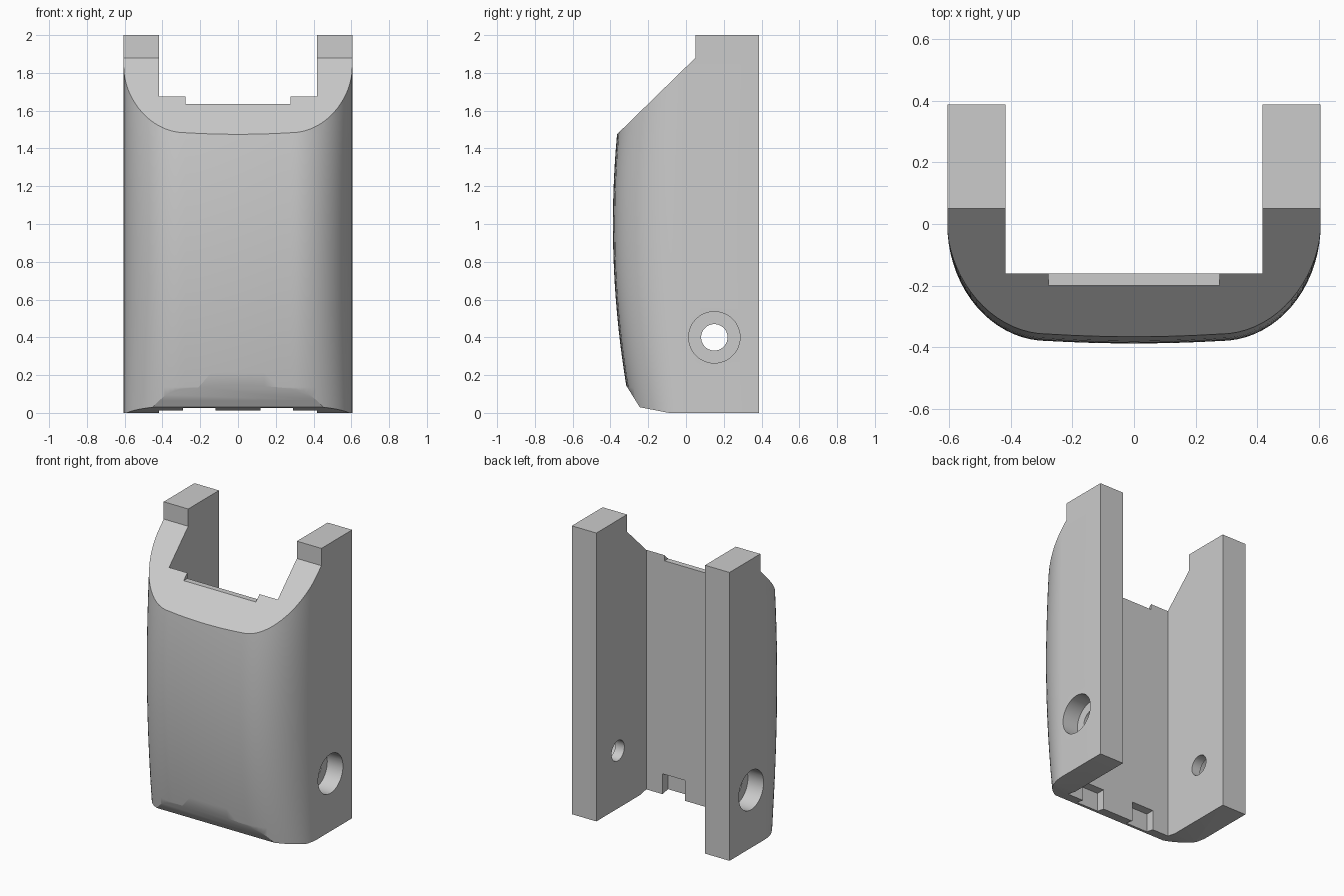
import bpy, bmesh, math
from mathutils import Matrix

old = bpy.data.objects.get("Cube")
if old:
    bpy.data.objects.remove(old, do_unlink=True)

grey = bpy.data.materials.new("plain grey")
grey.use_nodes = True
colour = (0.6, 0.6, 0.6, 1)
grey.diffuse_color = colour
grey.node_tree.nodes["Principled BSDF"].inputs["Base Color"].default_value = colour


def to_object(name, bm):
    bmesh.ops.recalc_face_normals(bm, faces=bm.faces)
    mesh = bpy.data.meshes.new(name)
    bm.to_mesh(mesh)
    bm.free()
    mesh.materials.append(grey)
    obj = bpy.data.objects.new(name, mesh)
    bpy.context.collection.objects.link(obj)
    return obj


def loft(name, rings):
    """Skin a stack of closed rings and cap both ends."""
    bm = bmesh.new()
    loops = [[bm.verts.new(p) for p in ring] for ring in rings]
    for a, b in zip(loops, loops[1:]):
        for i in range(len(a)):
            j = (i + 1) % len(a)
            bm.faces.new((a[i], a[j], b[j], b[i]))
    bm.faces.new(loops[0])
    bm.faces.new(loops[-1])
    return to_object(name, bm)


def box(name, x0, x1, y0, y1, z0, z1):
    return loft(name, [[(x0, y0, z), (x1, y0, z), (x1, y1, z), (x0, y1, z)]
                       for z in (z0, z1)])


def rod(name, radius, x0, x1, y, z):
    bm = bmesh.new()
    place = Matrix.Translation(((x0 + x1) / 2, y, z)) @ Matrix.Rotation(math.pi / 2, 4, "Y")
    bmesh.ops.create_cone(bm, cap_ends=True, segments=48, radius1=radius,
                          radius2=radius, depth=abs(x1 - x0), matrix=place)
    return to_object(name, bm)


def combine(target, tool, operation):
    tool.hide_render = True
    mod = target.modifiers.new(operation, "BOOLEAN")
    mod.operation = operation
    mod.solver = "EXACT"
    mod.object = tool
    bpy.context.view_layer.objects.active = target
    bpy.ops.object.modifier_apply(modifier=mod.name)
    bpy.data.objects.remove(tool, do_unlink=True)


# Barrelled shell: rounded front corners, front face bowed along its height
HALF, FLAT, STEPS = 0.605, 0.28, 18


def section(z):
    front = -0.387 + 0.0965 * (z - 1) ** 2
    edge = front + 0.008
    half = [(HALF, 0.6)]
    for i in range(STEPS + 1):
        a = math.pi / 2 * i / STEPS
        half.append((FLAT + (HALF - FLAT) * math.cos(a), edge * math.sin(a)))
    half += [(FLAT * k, front + 0.008 * k * k) for k in (0.75, 0.5, 0.25)]
    ring = half + [(0, front)] + [(-x, y) for x, y in reversed(half)]
    return [(x, y, z) for x, y in ring]


body = loft("shell_body", [section(-0.1 + 2.2 * i / 28) for i in range(29)])

# Side outline: sloped shoulder on top, chamfered toe below
outline = [(0.387, 0), (0.387, 2), (0.05, 2), (0.05, 1.88), (-0.45, 1.392),
           (-0.45, 0.361), (-0.245, 0.03), (-0.09, 0)]
combine(body, loft("side_outline", [[(x, y, z) for y, z in outline] for x in (-0.8, 0.8)]),
        "INTERSECT")

# Open channel at the back and the shallow step on its upper lip
combine(body, box("channel", -0.417, 0.417, -0.16, 0.6, -0.2, 2.2), "DIFFERENCE")
combine(body, box("lip_step", -0.277, 0.277, -0.2, 0.1, 1.636, 2.1), "DIFFERENCE")

# Mirrored toe notches and counterbored pivot holes
for s in (-1, 1):
    lo, hi = sorted((s * 0.12, s * 0.292))
    combine(body, box("toe_notch", lo, hi, -0.22, 0, -0.1, 0.155), "DIFFERENCE")
    combine(body, rod("pivot_hole", 0.07, s * 0.3, s * 0.8, 0.15, 0.4), "DIFFERENCE")
    combine(body, rod("counterbore", 0.136, s * (HALF - 0.12), s * 0.8, 0.15, 0.4), "DIFFERENCE")

# Smooth curves, crisp edges
bpy.ops.object.select_all(action="DESELECT")
body.select_set(True)
bpy.context.view_layer.objects.active = body
bpy.ops.object.shade_smooth_by_angle(angle=math.radians(30))
